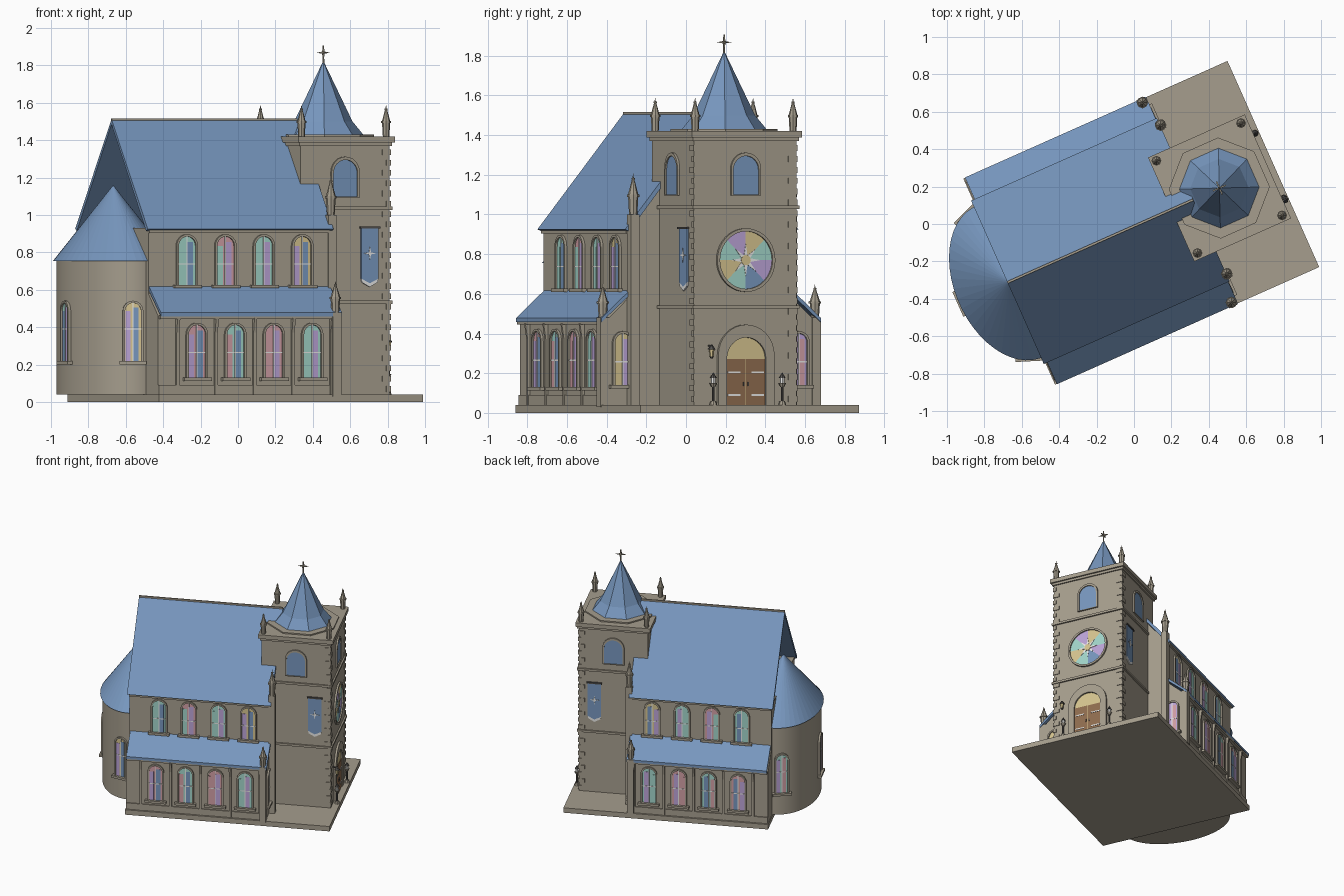
import bpy, bmesh
from math import sin, cos, pi, radians, atan2
from mathutils import Matrix

old = bpy.data.objects.get("Cube")
if old:
    bpy.data.objects.remove(old, do_unlink=True)


def material(name, rgb):
    m = bpy.data.materials.new(name)
    col = [(c / 255) ** 2.2 for c in rgb] + [1]
    m.diffuse_color = col
    m.use_nodes = True
    node = next(n for n in m.node_tree.nodes if n.type == 'BSDF_PRINCIPLED')
    node.inputs["Base Color"].default_value = col
    return m


STONE = material("stone", (164, 156, 140))
BLUE = material("slate blue", (118, 149, 188))
TEAL = material("teal glass", (160, 212, 200))
PURPLE = material("purple glass", (186, 162, 214))
PINK = material("pink glass", (208, 158, 164))
YELLOW = material("yellow glass", (212, 194, 142))
WOOD = material("wood", (142, 108, 80))
WHITE = material("white", (232, 232, 230))
METAL = material("dark metal", (84, 82, 80))

# The whole building is turned on its base
ROOT = Matrix.Rotation(radians(24), 4, 'Z') @ Matrix.Translation((0, -0.01, 0))
HERE = Matrix.Identity(4)


def finish(name, bm, mat, frame):
    bmesh.ops.recalc_face_normals(bm, faces=bm.faces)
    me = bpy.data.meshes.new(name)
    bm.to_mesh(me)
    bm.free()
    me.materials.append(mat)
    ob = bpy.data.objects.new(name, me)
    bpy.context.collection.objects.link(ob)
    ob.matrix_world = ROOT @ frame
    return ob


def prism(name, mat, pts, d0, d1, frame=HERE):
    """Extrude an (across, height) outline along the frame's x axis."""
    bm = bmesh.new()
    a, b = [[bm.verts.new((d, p, z)) for p, z in pts] for d in (d0, d1)]
    bm.faces.new(a)
    bm.faces.new(b)
    for i in range(len(pts)):
        bm.faces.new((a[i - 1], a[i], b[i], b[i - 1]))
    return finish(name, bm, mat, frame)


def box(name, mat, x0, x1, y0, y1, z0, z1, frame=HERE):
    return prism(name, mat, [(y0, z0), (y1, z0), (y1, z1), (y0, z1)], x0, x1, frame)


def ring(name, mat, outer, inner, d0, d1, frame):
    bm = bmesh.new()
    loops = [[bm.verts.new((d, p, z)) for p, z in pts]
             for pts, d in ((outer, d0), (outer, d1), (inner, d1), (inner, d0))]
    for k in range(4):
        a, b = loops[k - 1], loops[k]
        for i in range(len(a)):
            bm.faces.new((a[i - 1], a[i], b[i], b[i - 1]))
    return finish(name, bm, mat, frame)


def cone(name, mat, u, w, z0, z1, r0, r1, sides=8, stretch=1):
    bm = bmesh.new()
    spin = Matrix.Rotation(pi / sides, 4, 'Z')
    bmesh.ops.create_cone(bm, cap_ends=True, segments=sides, radius1=r0, radius2=r1,
                          depth=z1 - z0, matrix=spin)
    bmesh.ops.scale(bm, vec=(1, stretch, 1), verts=bm.verts)
    return finish(name, bm, mat, Matrix.Translation((u, w, (z0 + z1) / 2)))


def wall(u, w, angle):
    """Frame on a wall: x points outward, y across, z up."""
    return Matrix.Translation((u, w, 0)) @ Matrix.Rotation(angle, 4, 'Z')


def arch(width, z0, z1, n=12):
    r = width / 2
    return [(-r, z0), (r, z0)] + [(r * cos(pi * i / n), z1 - r + r * sin(pi * i / n))
                                  for i in range(n + 1)]


def star(cz, r1, r2, n):
    return [((r2 if i % 2 else r1) * cos(pi * i / n), cz + (r2 if i % 2 else r1) * sin(pi * i / n))
            for i in range(2 * n)]


def window(name, frame, width, z0, z1, colours, flip=1):
    """Arched stained glass with surround, sill and white glazing bars."""
    top, left, right = colours
    r = width / 2
    mid = z1 - r
    prism(name + "_glass", top, arch(width, z0, z1), -0.02, 0.003, frame)
    box(name + "_pane_a", left, 0, 0.005, -flip * r * 0.95, -flip * r * 0.3, z0, mid, frame)
    box(name + "_pane_b", right, 0, 0.005, flip * r * 0.05, flip * r * 0.7, z0, mid + r * 0.4, frame)
    box(name + "_bar_upright", WHITE, 0, 0.007, -0.003, 0.003, z0, z1, frame)
    box(name + "_bar_cross", WHITE, 0, 0.007, -r, r, mid - 0.1, mid - 0.094, frame)
    ring(name + "_surround", STONE, arch(width + 0.025, z0 - 0.006, z1 + 0.012),
         arch(width, z0, z1), -0.02, 0.013, frame)
    box(name + "_sill", STONE, -0.02, 0.025, -r - 0.03, r + 0.03, z0 - 0.018, z0, frame)


def pinnacle(name, u, w, z, h, r=0.022):
    cone(name + "_shaft", STONE, u, w, z, z + h * 0.45, r * 0.8, r)
    cone(name + "_collar", STONE, u, w, z + h * 0.42, z + h * 0.48, r * 1.2, r * 1.2)
    cone(name + "_spire", STONE, u, w, z + h * 0.48, z + h * 0.88, r, 0.004)
    cone(name + "_knob", STONE, u, w, z + h * 0.84, z + h * 0.88, 0.008, 0.008)
    cone(name + "_tip", STONE, u, w, z + h * 0.86, z + h, 0.004, 0)


# Ground slab and nave
box("ground_slab", STONE, -0.735, 0.811, -0.603, 0.603, 0, 0.04)
BACK, END = -0.73, 0.325
box("nave", STONE, BACK, END, -0.45, 0.45, 0.03, 0.93)
prism("nave_gable", STONE, [(-0.45, 0.92), (0.45, 0.92), (0, 1.48)], 0.25, END)
prism("nave_roof", BLUE, [(-0.478, 0.925), (0, 1.512), (0.478, 0.925),
                          (0.455, 0.915), (0, 1.485), (-0.455, 0.915)], -0.745, 0.342)
box("ridge_cap", STONE, -0.745, 0.342, -0.006, 0.006, 1.5, 1.517)

# Aisles, with everything on both flanks
bays = [-0.506 + 0.225 * i for i in range(4)]
upper = [(TEAL, TEAL, BLUE), (PINK, TEAL, PURPLE), (TEAL, TEAL, PURPLE), (YELLOW, PURPLE, BLUE)]
lower = [(PINK, PURPLE, BLUE), (TEAL, PINK, BLUE), (PINK, PINK, PURPLE), (TEAL, TEAL, PURPLE)]
for s, side in ((-1, "right"), (1, "left")):
    turn = s * pi / 2
    prism(side + "_aisle", STONE, [(s * y, z) for y, z in
          ((0.43, 0.03), (0.58, 0.03), (0.58, 0.46), (0.43, 0.6))], BACK, END)
    prism(side + "_aisle_roof", BLUE, [(s * y, z) for y, z in
          ((0.43, 0.635), (0.605, 0.478), (0.605, 0.458), (0.43, 0.61))], -0.725, 0.335)
    box(side + "_aisle_gutter", STONE, -0.725, END, s * 0.57, s * 0.6, 0.445, 0.462)
    box(side + "_plinth", STONE, BACK, END, s * 0.57, s * 0.588, 0.03, 0.09)
    box(side + "_eave_trim", STONE, BACK, END, s * 0.44, s * 0.465, 0.905, 0.922)
    for i, u in enumerate(bays):
        window(side + "_upper_window", wall(u, s * 0.45, turn), 0.1, 0.627, 0.885, upper[i], -s)
        window(side + "_aisle_window", wall(u, s * 0.58, turn), 0.1, 0.13, 0.412, lower[i], -s)
    for i in range(5):
        u = bays[0] + 0.225 * (i - 0.5)
        box(side + "_pilaster", STONE, u - 0.009, u + 0.009, s * 0.57, s * 0.592, 0.03, 0.45)
        prism(side + "_bracket", STONE, [(s * 0.57, 0.34), (s * 0.59, 0.36),
              (s * 0.604, 0.45), (s * 0.57, 0.45)], u - 0.008, u + 0.008)
    window(side + "_end_window", wall(END, s * 0.485, 0), 0.09, 0.14, 0.4,
           (YELLOW, YELLOW, PURPLE) if s < 0 else (PURPLE, PURPLE, PINK))
    # Buttresses topped by pinnacles
    for u, w, top, h in ((0.345, 0.435, 1.0, 0.21), (0.305, 0.585, 0.48, 0.17)):
        box(side + "_buttress", STONE, u - 0.024, u + 0.024, s * w - 0.024, s * w + 0.024, 0.03, top)
        pinnacle(side + "_buttress_pinnacle", u, s * w, top, h, 0.026)

# Oval apse
APSE, A, B = -0.735, 0.275, 0.422
apse = cone("apse_wall", STONE, APSE, 0, 0.04, 0.76, A, A, 64, B / A)
cone("apse_roof", BLUE, APSE, 0, 0.755, 1.16, 0.292, 0, 48, 0.442 / 0.292)
for deg, cols in ((-76, (YELLOW, PURPLE, BLUE)), (0, (TEAL, BLUE, PURPLE)), (76, (TEAL, PURPLE, PINK))):
    t = radians(deg)
    spot = wall(APSE - A * cos(t), B * sin(t), atan2(sin(t) / B, -cos(t) / A))
    window("apse_window", spot, 0.085, 0.22, 0.53, cols)

# Tower
T0, T1, HALF, MID = 0.235, 0.757, 0.282, 0.495
box("tower", STONE, T0, T1, -HALF, HALF, 0.03, 1.4)
for name, z0, z1, o in (("lower_course", 0.525, 0.542, 0.012), ("upper_course", 1.028, 1.045, 0.012),
                        ("cap_moulding", 1.37, 1.39, 0.01), ("tower_cap", 1.388, 1.42, 0.022)):
    box(name, STONE, T0 - o, T1 + o, -HALF - o, HALF + o, z0, z1)
cone("spire_base", STONE, MID, 0, 1.41, 1.43, 0.27, 0.27)
cone("spire_flare", BLUE, MID, 0, 1.428, 1.5, 0.215, 0.156)
cone("spire", BLUE, MID, 0, 1.5, 1.825, 0.156, 0)
for u in (0.247, 0.742):
    for w in (-0.27, 0.27):
        pinnacle("tower_pinnacle", u, w, 1.42, 0.17)
for turn in (0, pi / 2):
    prism("spire_star", STONE, star(1.868, 0.038, 0.008, 4), -0.004, 0.004, wall(MID, 0, turn))
cone("star_stem", STONE, MID, 0, 1.8, 1.86, 0.006, 0.004)

# Corner stones
for s in (-1, 1):
    for i in range(24):
        z = 0.055 + 0.055 * i
        a, b = (0.045, 0.02) if i % 2 else (0.02, 0.045)
        box("corner_stone", STONE, T1 - a, T1 + 0.005, s * (HALF - b), s * (HALF + 0.005), z, z + 0.03)

# Belfry openings and side banners
front = wall(T1, 0, 0)
flanks = [wall(MID, s * HALF, s * pi / 2) for s in (-1, 1)]
for f in [front] + flanks:
    prism("belfry_opening", BLUE, arch(0.14, 1.1, 1.295), -0.01, 0.004, f)
    ring("belfry_hood", STONE, arch(0.165, 1.095, 1.312), arch(0.14, 1.1, 1.295), -0.01, 0.012, f)
for s in (-1, 1):
    f = wall(0.638, s * HALF, s * pi / 2)
    prism("banner", BLUE, [(-0.05, 0.93), (0.05, 0.93), (0.05, 0.66), (0, 0.635), (-0.05, 0.66)],
          0, 0.008, f)
    prism("banner_tip", WHITE, [(-0.05, 0.66), (0, 0.635), (0.05, 0.66), (0.046, 0.64),
                                (0, 0.615), (-0.046, 0.64)], 0, 0.008, f)
    prism("banner_star", WHITE, star(0.795, 0.036, 0.008, 4), 0, 0.011, f)
    box("banner_rod", METAL, 0, 0.015, -0.058, 0.058, 0.927, 0.938, f)

# Rose window
ROSE, R = 0.77, 0.145
glass = (TEAL, YELLOW, PURPLE, TEAL, YELLOW, TEAL, BLUE, PURPLE)
for k in range(8):
    arc = [pi / 4 * (k + j / 4) for j in range(5)]
    prism("rose_pane", glass[k], [(0, ROSE)] + [(R * cos(t), ROSE + R * sin(t)) for t in arc],
          -0.01, 0.004, front)
prism("rose_tracery", WHITE, star(ROSE, 0.08, 0.025, 8), 0, 0.007, front)
prism("rose_hub", YELLOW, star(ROSE, 0.026, 0.026, 8), 0, 0.01, front)
ring("rose_surround", STONE, star(ROSE, R + 0.015, R + 0.015, 20), star(ROSE, R, R, 20), -0.01, 0.014, front)

# Doorway
prism("tympanum", YELLOW, arch(0.215, 0.04, 0.38), -0.01, 0.003, front)
ring("door_surround", STONE, arch(0.31, 0.035, 0.445, 16), arch(0.215, 0.04, 0.38, 16), -0.01, 0.015, front)
for s in (-1, 1):
    box("door_leaf", WOOD, 0, 0.007, s * 0.002, s * 0.107, 0.04, 0.272, front)
    for z in (0.085, 0.2):
        box("door_hinge", WHITE, 0, 0.01, s * 0.03, s * 0.1, z, z + 0.009, front)
    box("door_handle", METAL, 0, 0.012, s * 0.01, s * 0.016, 0.135, 0.155, front)
    # Lamp posts beside the door
    for part, mat, z0, z1, r0, r1 in (("foot", STONE, 0.04, 0.06, 0.02, 0.014),
                                      ("stem", METAL, 0.06, 0.14, 0.007, 0.007),
                                      ("bowl", STONE, 0.13, 0.15, 0.01, 0.02),
                                      ("light", WHITE, 0.15, 0.175, 0.012, 0.012),
                                      ("hood", METAL, 0.175, 0.205, 0.018, 0)):
        cone("lamp_post_" + part, mat, 0.788, s * 0.19, z0, z1, r0, r1)

# Wall lantern
box("lantern_arm", METAL, 0, 0.04, -0.205, -0.195, 0.335, 0.343, front)
cone("lantern_light", YELLOW, T1 + 0.033, -0.2, 0.285, 0.32, 0.01, 0.014, 6)
cone("lantern_hood", METAL, T1 + 0.033, -0.2, 0.32, 0.345, 0.02, 0.003, 6)
cone("lantern_foot", METAL, T1 + 0.033, -0.2, 0.275, 0.285, 0.006, 0.012, 6)

# Smooth the round wall
bpy.ops.object.select_all(action='DESELECT')
apse.select_set(True)
bpy.context.view_layer.objects.active = apse
bpy.ops.object.shade_smooth_by_angle()
